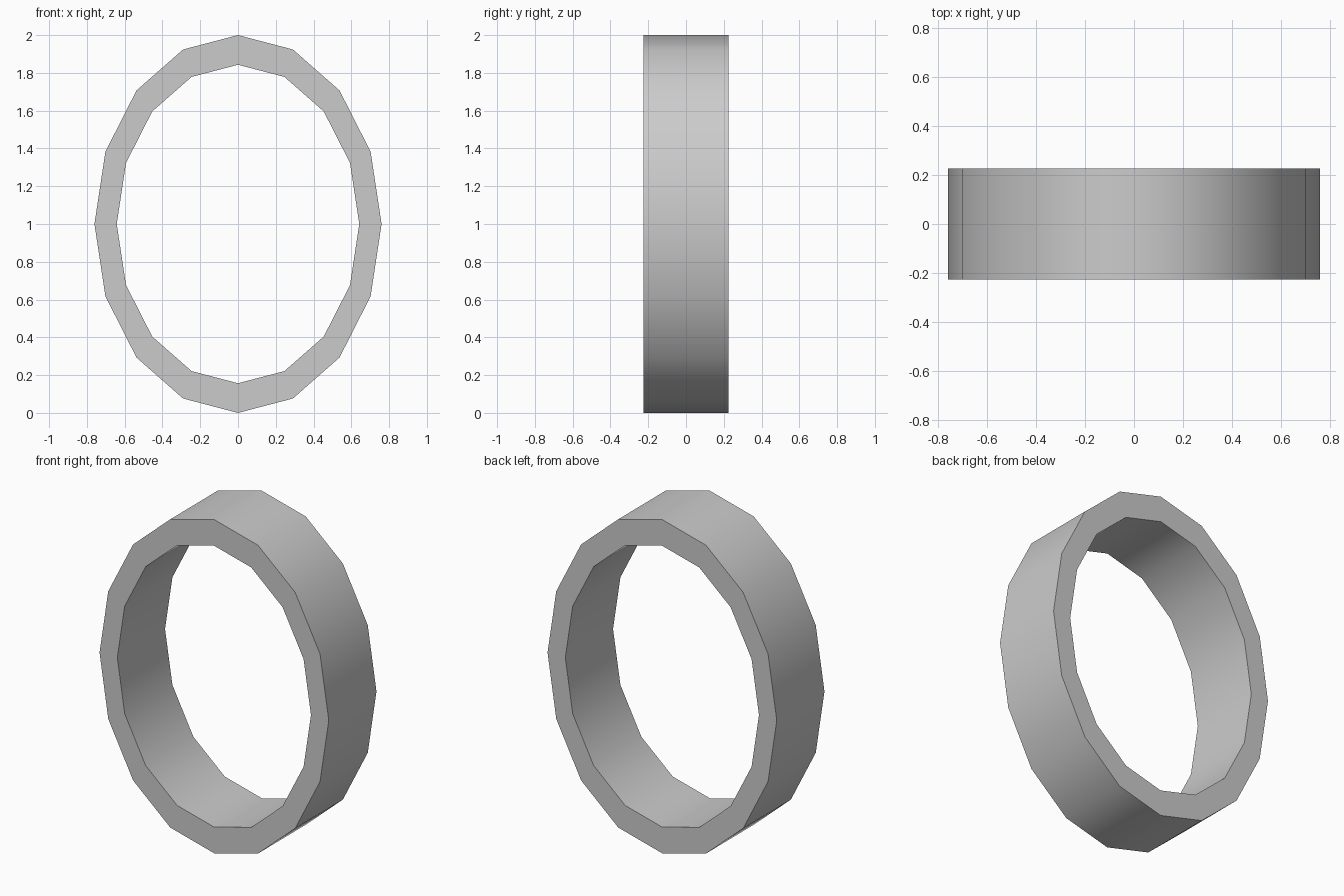
import bpy, bmesh, math

if "Cube" in bpy.data.objects:
    bpy.data.objects.remove(bpy.data.objects["Cube"])

SIDES = 16
HALF_DEPTH = 0.226
OUTER = (0.76, 1.0)      # x and z radii
INNER = (0.642, 0.843)

bm = bmesh.new()


def loop(radii, y):
    """One oval loop of vertices, centred at z = 1."""
    return [bm.verts.new((radii[0] * math.sin(a), y, 1 + radii[1] * math.cos(a)))
            for a in (2 * math.pi * i / SIDES for i in range(SIDES))]


# Four loops joined into a closed oval band
loops = [loop(OUTER, -HALF_DEPTH), loop(OUTER, HALF_DEPTH),
         loop(INNER, HALF_DEPTH), loop(INNER, -HALF_DEPTH)]
for k in range(4):
    a, b = loops[k], loops[(k + 1) % 4]
    for i in range(SIDES):
        j = (i + 1) % SIDES
        bm.faces.new((a[i], a[j], b[j], b[i]))
bmesh.ops.recalc_face_normals(bm, faces=bm.faces)

mesh = bpy.data.meshes.new("oval_ring")
bm.to_mesh(mesh)
bm.free()
ring = bpy.data.objects.new("oval_ring", mesh)
bpy.context.collection.objects.link(ring)

# Smooth band surfaces, sharp rims
bpy.context.view_layer.objects.active = ring
ring.select_set(True)
bpy.ops.object.shade_smooth_by_angle(angle=math.radians(40))
